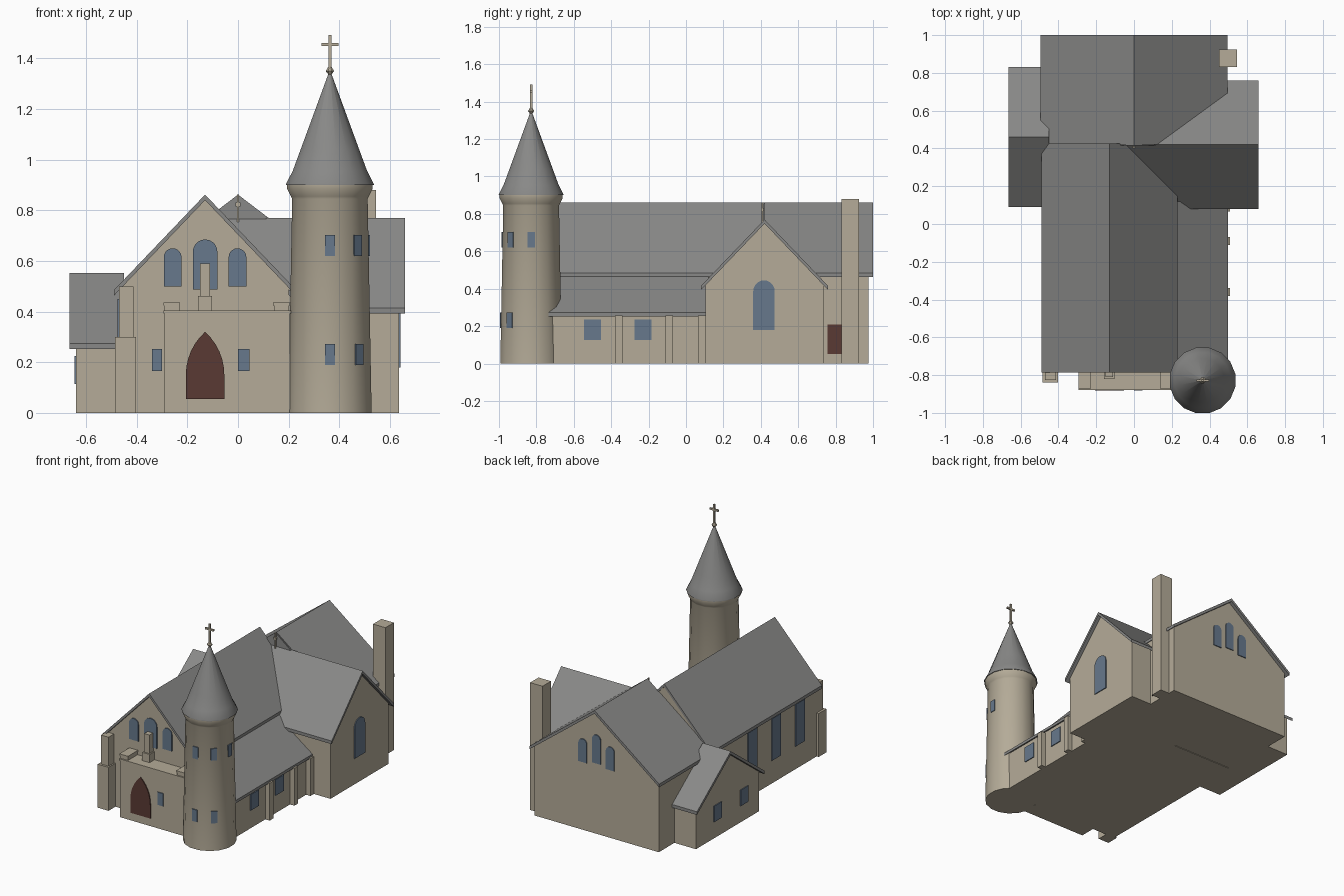
import bpy, bmesh, math

cube = bpy.data.objects.get("Cube")
if cube:
    bpy.data.objects.remove(cube, do_unlink=True)


def material(name, rgb):
    m = bpy.data.materials.new(name)
    m.use_nodes = True
    m.diffuse_color = (*rgb, 1)
    m.node_tree.nodes["Principled BSDF"].inputs["Base Color"].default_value = (*rgb, 1)
    return m


STONE = material("sandstone", (0.46, 0.41, 0.315))
SLATE = material("slate_grey", (0.25, 0.25, 0.245))
GLASS = material("blue_glass", (0.135, 0.19, 0.265))
WOOD = material("red_brown_wood", (0.10, 0.042, 0.033))


def finish(name, bm, mat):
    bmesh.ops.recalc_face_normals(bm, faces=bm.faces)
    mesh = bpy.data.meshes.new(name)
    bm.to_mesh(mesh)
    bm.free()
    mesh.materials.append(mat)
    obj = bpy.data.objects.new(name, mesh)
    bpy.context.collection.objects.link(obj)
    return obj


def extrude(name, points, place, a, b, mat):
    """Extrude a 2D outline between depths a and b; place maps (u, z, depth) to 3D."""
    bm = bmesh.new()
    rings = [[bm.verts.new(place(u, z, d)) for u, z in points] for d in (a, b)]
    bm.faces.new(rings[0])
    bm.faces.new(rings[1])
    n = len(points)
    for i in range(n):
        j = (i + 1) % n
        bm.faces.new((rings[0][i], rings[0][j], rings[1][j], rings[1][i]))
    return finish(name, bm, mat)


def along_x(u, z, d):
    return (d, u, z)


def along_y(u, z, d):
    return (u, d, z)


def box(name, x0, x1, y0, y1, z0, z1, mat=STONE):
    return extrude(name, [(x0, z0), (x1, z0), (x1, z1), (x0, z1)], along_y, y0, y1, mat)


def gabled(name, place, ridge, top, half, eave, wall_half, walls, roof):
    """Gabled wall block with an overhanging slate roof."""
    t = 0.022
    wall_top = top - (top - eave) * wall_half / half - 0.012
    l, r = ridge - wall_half, ridge + wall_half
    extrude(name + "_walls", [(l, 0), (r, 0), (r, wall_top), (ridge, top - 0.012), (l, wall_top)],
            place, *walls, STONE)
    l, r = ridge - half, ridge + half
    extrude(name + "_roof", [(l, eave), (ridge, top), (r, eave), (r, eave - t), (ridge, top - t), (l, eave - t)],
            place, *roof, SLATE)


def plate(name, x, y, direction, w, z0, z1, style="square", mat=GLASS):
    """Thin window or door panel lying on a wall that faces the direction."""
    dx, dy = direction
    h = w / 2
    outline = [(-h, z0), (h, z0)]
    if style == "round":
        outline += [(h * math.cos(math.pi * i / 10), z1 - h + h * math.sin(math.pi * i / 10)) for i in range(11)]
    elif style == "pointed":
        # Two arcs centred beyond the opposite side meet in a point
        rad = 1.5 * w
        end = math.acos((rad - h) / rad)
        spring = z1 - rad * math.sin(end)
        arc = [(rad * math.cos(end * i / 6) - rad + h, spring + rad * math.sin(end * i / 6)) for i in range(7)]
        outline += arc + [(-u, z) for u, z in reversed(arc[:-1])]
    else:
        outline += [(h, z1), (-h, z1)]
    return extrude(name, outline, lambda u, z, d: (x - dy * u + dx * d, y + dx * u + dy * d, z),
                   -0.003, 0.006, mat)


def lathe(name, x, y, profile, mat, sides=16):
    bm = bmesh.new()
    rings = []
    for r, z in profile:
        rings.append([bm.verts.new((x + r * math.cos(math.tau * (i + 0.5) / sides),
                                    y + r * math.sin(math.tau * (i + 0.5) / sides), z)) for i in range(sides)])
    for lo, hi in zip(rings, rings[1:]):
        for i in range(sides):
            j = (i + 1) % sides
            bm.faces.new((lo[i], lo[j], hi[j], hi[i]))
    bm.faces.new(rings[0])
    bm.faces.new(rings[-1])
    obj = finish(name, bm, mat)
    bpy.ops.object.select_all(action="DESELECT")
    obj.select_set(True)
    bpy.context.view_layer.objects.active = obj
    bpy.ops.object.shade_smooth_by_angle(angle=math.radians(30))
    return obj


FRONT, BACK, LEFT, RIGHT = (0, -1), (0, 1), (1, 0), (-1, 0)

# Main volumes
gabled("nave", along_y, -0.13, 0.862, 0.36, 0.485, 0.34, (-0.765, 0.42), (-0.785, 0.425))
gabled("chancel", along_y, 0, 0.862, 0.495, 0.485, 0.475, (0.425, 0.975), (0.42, 1.0))
gabled("transept", along_x, 0.42, 0.77, 0.34, 0.415, 0.317, (0.0, 0.635), (-0.04, 0.66))
gabled("side_wing", along_x, 0.46, 0.552, 0.37, 0.275, 0.345, (-0.64, -0.46), (-0.665, -0.45))
extrude("chancel_front_infill", [(-0.3, 0.62), (0.3, 0.62), (0, 0.855)], along_y, 0.415, 0.424, SLATE)

# Lean-to aisle with buttresses and windows
extrude("aisle_walls", [(0.1, 0), (0.475, 0), (0.475, 0.265), (0.2, 0.46), (0.1, 0.46)],
        along_y, -0.765, 0.11, STONE)
extrude("aisle_roof", [(0.2, 0.487), (0.497, 0.272), (0.497, 0.252), (0.2, 0.465)],
        along_y, -0.785, 0.12, SLATE)
for y in (-0.36, -0.09, 0.085):
    box("aisle_buttress", 0.46, 0.508, y - 0.02, y + 0.02, 0, 0.258)
for y in (-0.5, -0.23):
    plate("aisle_window", 0.475, y, LEFT, 0.09, 0.125, 0.235)

# Porch with parapet blocks, pedestal and post
box("porch", -0.29, 0.205, -0.875, -0.75, 0, 0.395)
box("porch_cap", -0.295, 0.21, -0.88, -0.75, 0.392, 0.405)
for x in (-0.262, 0.172):
    box("parapet_block", x - 0.03, x + 0.03, -0.87, -0.76, 0.4, 0.428)
    box("parapet_block_cap", x - 0.033, x + 0.033, -0.874, -0.76, 0.425, 0.436)
box("pedestal", -0.158, -0.102, -0.82, -0.76, 0.4, 0.462)
box("pedestal_post", -0.15, -0.11, -0.81, -0.765, 0.46, 0.59)
plate("porch_door", -0.13, -0.875, FRONT, 0.152, 0.055, 0.32, "pointed", WOOD)
plate("porch_window", 0.022, -0.875, FRONT, 0.045, 0.165, 0.253)

# Front corner buttress in two stages
box("corner_buttress_lower", -0.485, -0.402, -0.84, -0.755, 0, 0.3)
box("corner_buttress_upper", -0.47, -0.412, -0.825, -0.755, 0.3, 0.5)

# Gable windows, front and back
for name, x, y, d in (("front", -0.13, -0.765, FRONT), ("back", 0, 0.975, BACK)):
    side = 0.128 if name == "front" else 0.105
    plate(name + "_middle_window", x, y, d, 0.097 if d == FRONT else 0.065, 0.488, 0.685, "round")
    for s in (-side, side):
        plate(name + "_side_window", x + s, y, d, 0.07 if d == FRONT else 0.065, 0.5 if d == FRONT else 0.47,
              0.65 if d == FRONT else 0.63, "round")
plate("front_low_window", -0.32, -0.765, FRONT, 0.04, 0.165, 0.253)

# Side windows and door
for y in (-0.57, -0.31, -0.05):
    plate("nave_side_window", -0.47, y, RIGHT, 0.1, 0.16, 0.45)
for y in (0.28, 0.57):
    plate("wing_window", -0.64, y, RIGHT, 0.085, 0.115, 0.225)
plate("transept_window", 0.635, 0.417, LEFT, 0.115, 0.18, 0.445, "round")
plate("side_door", 0.475, 0.793, LEFT, 0.075, 0.052, 0.208, mat=WOOD)

# Chimney
box("chimney", 0.45, 0.545, 0.832, 0.924, 0, 0.88)

# Round tower, spire and windows
TX, TY = 0.363, -0.828
lathe("tower", TX, TY, [(0.168, 0), (0.152, 0.845), (0.157, 0.855), (0.172, 0.885), (0.172, 0.903)], STONE)
lathe("spire", TX, TY, [(0.177, 0.9), (0.177, 0.904), (0.15, 0.955), (0.118, 1.04), (0.004, 1.345)], SLATE)
lathe("spire_finial", TX, TY, [(0.004, 1.325), (0.008, 1.338), (0.018, 1.35), (0.008, 1.365), (0.004, 1.37)],
      STONE, 8)
diagonal = math.sqrt(0.5)
for d, heights in ((FRONT, (0.19, 0.62)), ((diagonal, -diagonal), (0.19, 0.62)), (LEFT, (0.62,))):
    for z in heights:
        r = (0.168 - 0.019 * (z + 0.04)) * math.cos(math.pi / 16)
        plate("tower_window", TX + d[0] * r, TY + d[1] * r, d, 0.04, z, z + 0.082)

# Spire cross and roof crossing finial
box("cross_post", TX - 0.006, TX + 0.006, TY - 0.006, TY + 0.006, 1.36, 1.492)
box("cross_arms", TX - 0.033, TX + 0.033, TY - 0.006, TY + 0.006, 1.449, 1.461)
box("crossing_post", -0.004, 0.004, 0.405, 0.413, 0.75, 0.862)
box("crossing_knob", -0.009, 0.009, 0.4, 0.414, 0.815, 0.83)
